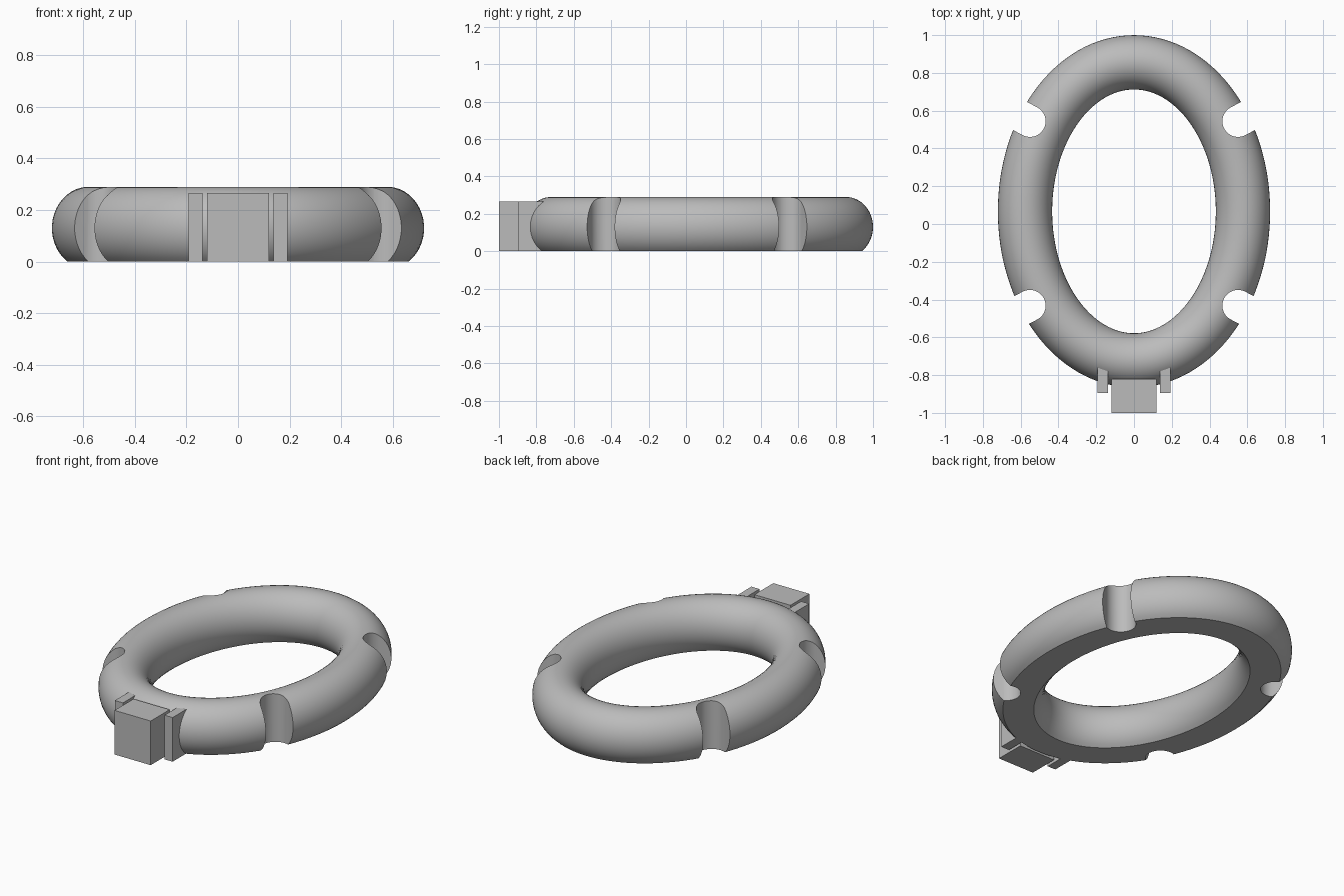
import bpy, bmesh, math
from mathutils import Vector

cube = bpy.data.objects.get("Cube")
if cube:
    bpy.data.objects.remove(cube)

GREY = (0.5, 0.5, 0.5, 1)
mat = bpy.data.materials.new("plain grey")
mat.use_nodes = True
mat.diffuse_color = GREY
mat.node_tree.nodes["Principled BSDF"].inputs["Base Color"].default_value = GREY

CY = 0.067             # ring centre in y
A, B = 0.577, 0.789    # half axes of the ring's centre line
TUBE, TALL, MID = 0.144, 0.16, 0.13


def make(name, bm):
    bmesh.ops.recalc_face_normals(bm, faces=bm.faces)
    mesh = bpy.data.meshes.new(name)
    bm.to_mesh(mesh)
    bm.free()
    obj = bpy.data.objects.new(name, mesh)
    bpy.context.collection.objects.link(obj)
    mesh.materials.append(mat)
    return obj


def box(name, x0, x1, y0, y1, z0, z1):
    bm = bmesh.new()
    bmesh.ops.create_cube(bm, size=1)
    for v in bm.verts:
        v.co = (x1 if v.co.x > 0 else x0, y1 if v.co.y > 0 else y0, z1 if v.co.z > 0 else z0)
    return make(name, bm)


# Oval ring: a round section with a flat base, swept along an ellipse
def oval_ring(steps=128, sides=36):
    start = -math.asin(MID / TALL)
    sweep = math.pi - 2 * start
    bm = bmesh.new()
    loops = []
    for i in range(steps):
        t = math.tau * i / steps
        centre = Vector((A * math.cos(t), B * math.sin(t) + CY, MID))
        out = Vector((math.cos(t) / A, math.sin(t) / B, 0)).normalized()
        loop = []
        for j in range(sides):
            a = start + sweep * j / (sides - 1)
            loop.append(bm.verts.new(centre + out * TUBE * math.cos(a)
                                     + Vector((0, 0, TALL * math.sin(a)))))
        loops.append(loop)
    for i in range(steps):
        p, q = loops[i], loops[(i + 1) % steps]
        for j in range(sides):
            k = (j + 1) % sides
            bm.faces.new((p[j], q[j], q[k], p[k]))
    return make("oval_ring", bm)


# Round-ended slot that opens outwards, used to cut a notch
def notch_cutter(sx, sy, radius=0.083, reach=0.3, sides=24):
    bm = bmesh.new()
    outline = [(radius * math.cos(a), radius * math.sin(a))
               for a in (math.pi / 2 + math.pi * j / sides for j in range(sides + 1))]
    outline += [(reach, -radius), (reach, radius)]
    turn = math.radians(28)
    verts = []
    for u, v in outline:
        x = u * math.cos(turn) - v * math.sin(turn) + 0.551
        y = u * math.sin(turn) + v * math.cos(turn) + 0.488
        verts.append(bm.verts.new((sx * x, sy * y + 0.056, -0.2)))
    face = bm.faces.new(verts)
    grown = bmesh.ops.extrude_face_region(bm, geom=[face])["geom"]
    bmesh.ops.translate(bm, vec=(0, 0, 0.8),
                        verts=[g for g in grown if isinstance(g, bmesh.types.BMVert)])
    return make("notch_cutter", bm)


ring = oval_ring()
bpy.context.view_layer.objects.active = ring
for sx in (-1, 1):
    for sy in (-1, 1):
        cutter = notch_cutter(sx, sy)
        cutter.hide_render = True
        mod = ring.modifiers.new("notch", "BOOLEAN")
        mod.operation = "DIFFERENCE"
        mod.solver = "EXACT"
        mod.object = cutter
        bpy.ops.object.modifier_apply(modifier=mod.name)
        bpy.data.objects.remove(cutter)

bpy.ops.object.select_all(action="DESELECT")
ring.select_set(True)
bpy.ops.object.shade_smooth_by_angle(angle=math.radians(30))

# Front block with a thin fin on each side
box("front_block", -0.12, 0.12, -1, -0.82, 0, 0.265)
box("left_fin", 0.138, 0.192, -0.895, -0.75, 0, 0.265)
box("right_fin", -0.192, -0.138, -0.895, -0.75, 0, 0.265)
